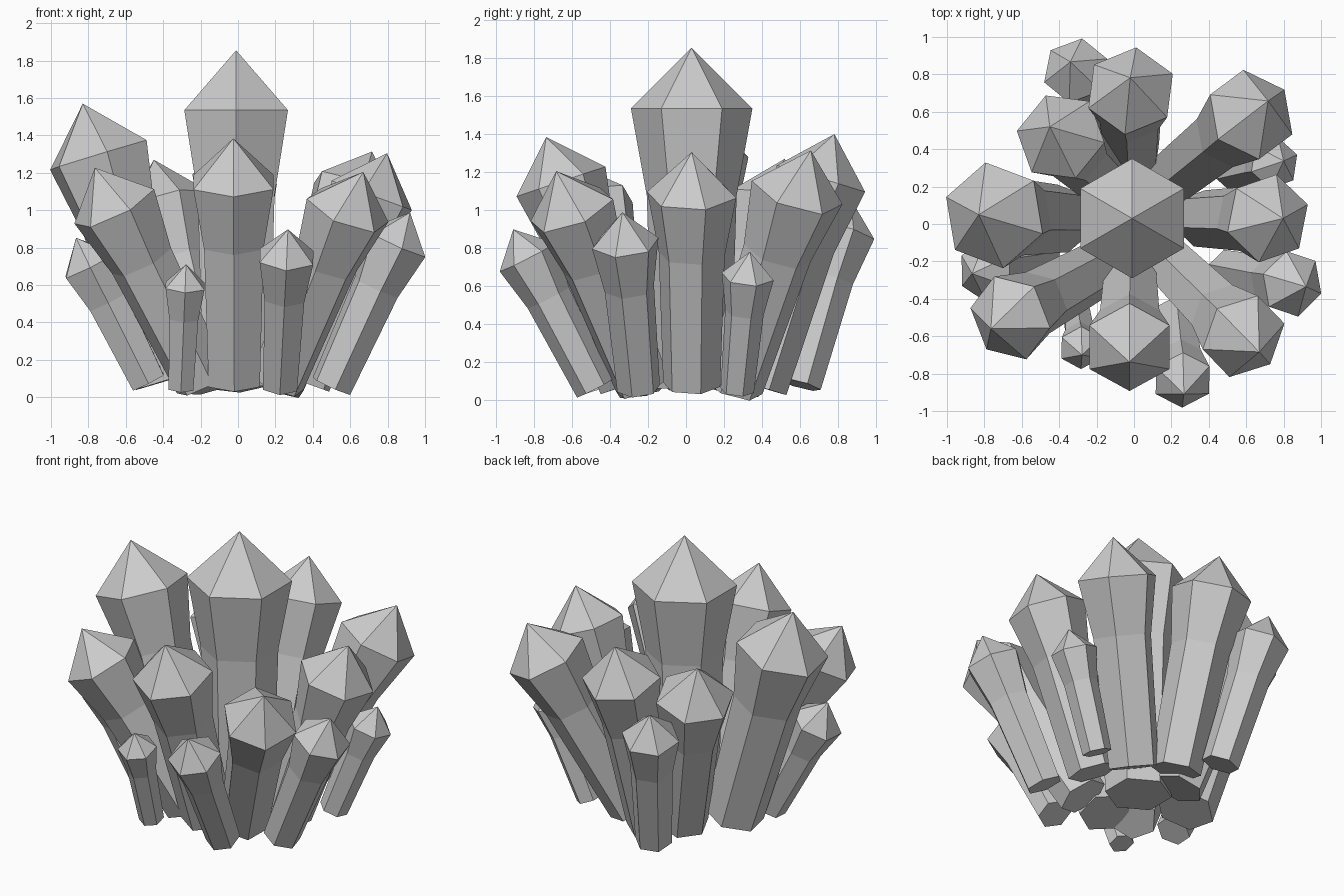
import bpy
import bmesh
from math import cos, sin, radians
from mathutils import Vector

if "Cube" in bpy.data.objects:
    bpy.data.objects.remove(bpy.data.objects["Cube"], do_unlink=True)

# One flat stone colour
stone = bpy.data.materials.new("grey_crystal")
stone.use_nodes = True
grey = (0.6, 0.6, 0.6, 1)
stone.diffuse_color = grey
stone.node_tree.nodes["Principled BSDF"].inputs["Base Color"].default_value = grey


def crystal(name, base, tip, radius, twist):
    """Six-sided shaft flaring to a shoulder, closed by a point as tall as the radius."""
    base, tip = Vector(base), Vector(tip)
    axis = (tip - base).normalized()
    turn = Vector((0, 0, 1)).rotation_difference(axis)
    body = (tip - base).length - radius
    profile = [(0, 0.64), (0.69 * body, 0.74), (body, 1)]

    bm = bmesh.new()
    rings = []
    for height, scale in profile:
        ring = []
        for i in range(6):
            a = radians(twist + 60 * i)
            offset = Vector((cos(a) * radius * scale, sin(a) * radius * scale, height))
            ring.append(bm.verts.new(base + turn @ offset))
        rings.append(ring)
    apex = bm.verts.new(tip)
    bm.faces.new(rings[0][::-1])
    for i in range(6):
        j = (i + 1) % 6
        for low, high in zip(rings, rings[1:]):
            bm.faces.new((low[i], low[j], high[j], high[i]))
        bm.faces.new((rings[-1][i], rings[-1][j], apex))

    mesh = bpy.data.meshes.new(name)
    bm.to_mesh(mesh)
    bm.free()
    mesh.materials.append(stone)
    obj = bpy.data.objects.new(name, mesh)
    bpy.context.collection.objects.link(obj)


# Central spire
crystal("centre_crystal", (-0.01, 0.03, 0.06), (-0.01, 0.03, 1.855), 0.32, 30)

# Large crystals leaning outward
crystal("right_crystal", (-0.38, 0.03, 0.09), (-0.83, 0.05, 1.57), 0.287, 40)
crystal("front_right_crystal", (-0.19, -0.24, 0.08), (-0.765, -0.56, 1.227), 0.238, 50)
crystal("front_crystal", (-0.02, -0.30, 0.08), (-0.025, -0.737, 1.384), 0.247, 30)
crystal("front_left_crystal", (0.21, -0.23, 0.08), (0.67, -0.684, 1.205), 0.237, 14)
crystal("left_crystal", (0.35, 0.03, 0.08), (0.797, 0.03, 1.305), 0.24, 18)
crystal("back_left_crystal", (0.21, 0.25, 0.07), (0.717, 0.658, 1.314), 0.25, 37)
crystal("back_crystal", (-0.01, 0.38, 0.07), (-0.02, 0.782, 1.40), 0.245, 23)
crystal("back_right_crystal", (-0.15, 0.24, 0.06), (-0.45, 0.52, 1.27), 0.245, 51)

# Small outer crystals
crystal("outer_back_crystal", (-0.18, 0.60, 0.08), (-0.34, 0.867, 1.06), 0.18, 20)
crystal("outer_left_crystal", (0.50, -0.25, 0.06), (0.92, -0.335, 0.988), 0.18, 42)
crystal("outer_back_left_crystal", (0.52, 0.27, 0.05), (0.80, 0.337, 0.78), 0.14, 20)
crystal("outer_front_left_crystal", (0.225, -0.48, 0.06), (0.267, -0.91, 0.898), 0.165, 30)
crystal("outer_front_right_crystal", (-0.305, -0.48, 0.05), (-0.278, -0.70, 0.71), 0.12, 30)
crystal("outer_right_crystal", (-0.48, -0.20, 0.08), (-0.866, -0.265, 0.853), 0.165, 30)
